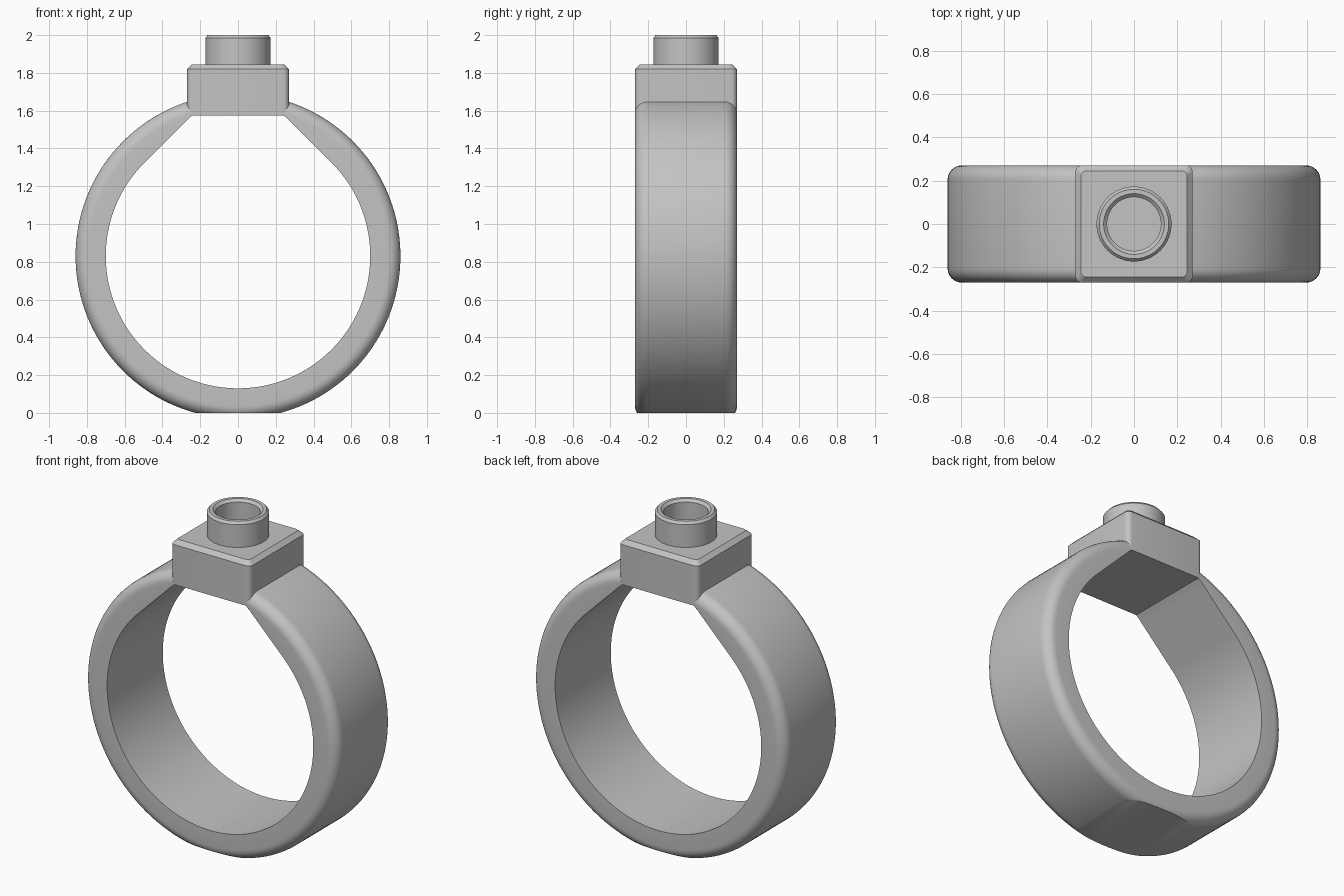
import bpy, bmesh
from math import sin, cos, pi, radians
from mathutils import Vector

if "Cube" in bpy.data.objects:
    bpy.data.objects.remove(bpy.data.objects["Cube"], do_unlink=True)

grey = bpy.data.materials.new("plain grey")
grey.use_nodes = True
colour = (0.55, 0.55, 0.55, 1)
grey.diffuse_color = colour
grey.node_tree.nodes["Principled BSDF"].inputs["Base Color"].default_value = colour

HALF = 0.27        # half the band width and half the block side
CENTRE = 0.83      # height of the band's centre
OUTER, INNER = 0.86, 0.70
BLOCK_BASE = 1.575


def loft(name, loops, floor=None):
    """Skin a row of closed loops, cap both ends, optionally cut flat at a height."""
    bm = bmesh.new()
    rows = [[bm.verts.new(p) for p in loop] for loop in loops]
    n = len(rows[0])
    for a, b in zip(rows, rows[1:]):
        for i in range(n):
            j = (i + 1) % n
            bm.faces.new((a[i], a[j], b[j], b[i]))
    bm.faces.new(rows[0])
    bm.faces.new(rows[-1])
    if floor is not None:
        cut = bmesh.ops.bisect_plane(
            bm, geom=bm.verts[:] + bm.edges[:] + bm.faces[:], dist=1e-5,
            plane_co=(0, 0, floor), plane_no=(0, 0, -1), clear_outer=True)
        rim = [e for e in cut["geom_cut"] if isinstance(e, bmesh.types.BMEdge)]
        bmesh.ops.holes_fill(bm, edges=rim)
    bmesh.ops.recalc_face_normals(bm, faces=bm.faces[:])
    mesh = bpy.data.meshes.new(name)
    bm.to_mesh(mesh)
    bm.free()
    mesh.materials.append(grey)
    obj = bpy.data.objects.new(name, mesh)
    bpy.context.collection.objects.link(obj)
    bpy.ops.object.select_all(action='DESELECT')
    obj.select_set(True)
    bpy.context.view_layer.objects.active = obj
    bpy.ops.object.shade_smooth_by_angle(angle=radians(25))
    return obj


# Band: rounded outer edges, round bore opening into 45 degree shoulders
def band_section(degrees, fillet=0.065, steps=8):
    t = radians(degrees)
    out = Vector((cos(t), 0, sin(t)))
    inner = INNER
    if out.z > abs(out.x):
        inner = min(INNER * 2 ** 0.5 / (abs(out.x) + out.z),
                    (BLOCK_BASE - CENTRE) / out.z)
    profile = [(inner, -HALF)]
    arc = [pi / 2 * i / steps for i in range(steps + 1)]
    profile += [(OUTER - fillet + fillet * sin(a), -HALF + fillet - fillet * cos(a))
                for a in arc]
    profile += [(r, -y) for r, y in reversed(profile)]
    return [out * r + Vector((0, y, CENTRE)) for r, y in profile]


loft("band", [band_section(d) for d in range(-252, 73, 2)], floor=0)


# Setting block: rounded upright edges, chamfered top
def rounded_square(z, half, radius, steps=6):
    points = []
    for corner in range(4):
        for i in range(steps + 1):
            a = pi / 2 * (corner + i / steps)
            mid = pi / 2 * corner + pi / 4
            c = (half - radius) * 2 ** 0.5
            points.append((c * cos(mid) + radius * cos(a),
                           c * sin(mid) + radius * sin(a), z))
    return points


loft("setting_block", [rounded_square(BLOCK_BASE, HALF, 0.03),
                       rounded_square(1.82, HALF, 0.03),
                       rounded_square(1.845, HALF - 0.025, 0.025)])


# Round cup on top with chamfered rims and a blind hole
def circle(radius, z, sides=96):
    return [(radius * cos(2 * pi * i / sides), radius * sin(2 * pi * i / sides), z)
            for i in range(sides)]


cup = [(0.173, 1.84), (0.173, 1.985), (0.16, 2.0),
       (0.14, 2.0), (0.124, 1.985), (0.124, 1.85)]
loft("cup", [circle(r, z) for r, z in cup])
